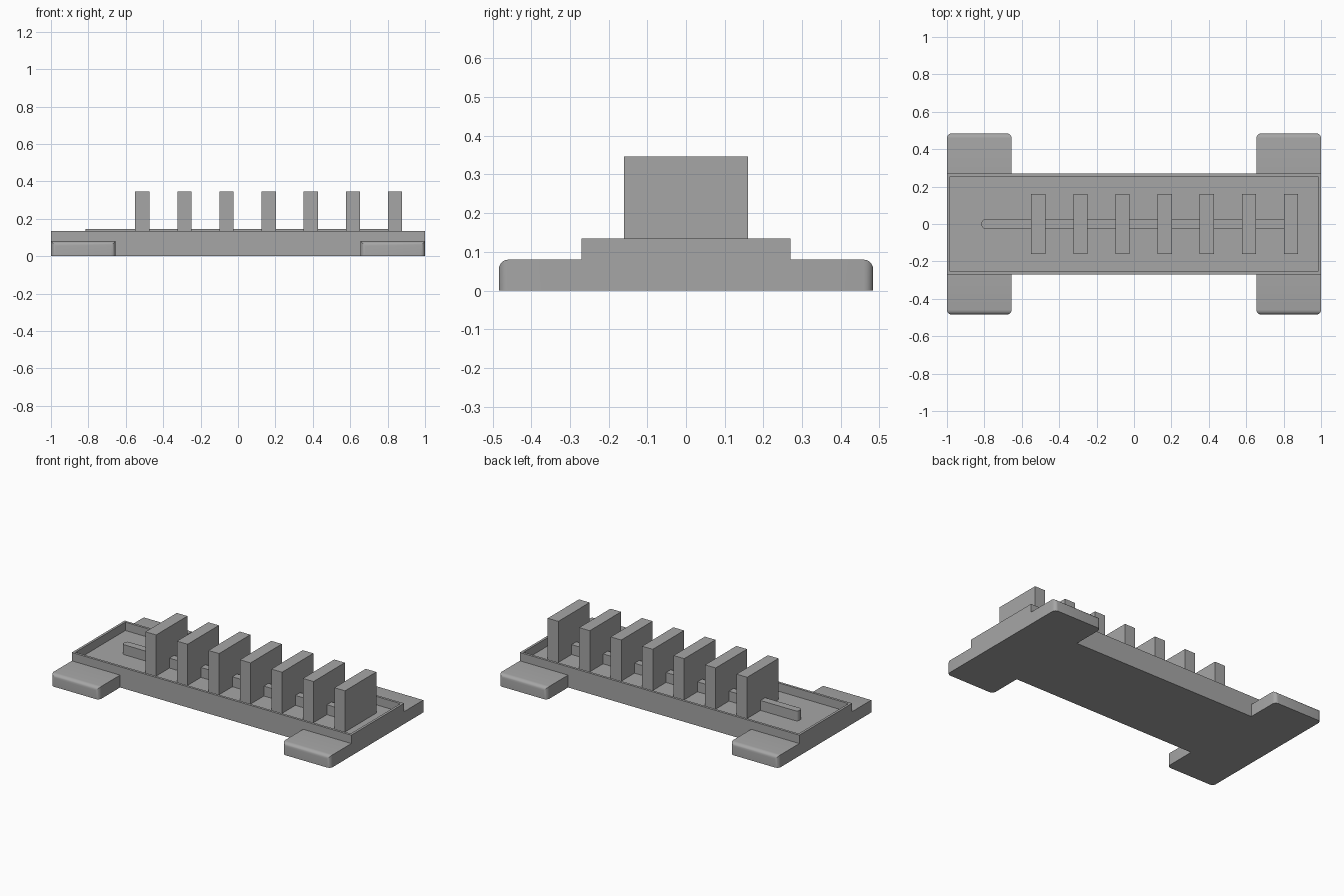
import bpy
import bmesh

cube = bpy.data.objects.get("Cube")
if cube:
    bpy.data.objects.remove(cube, do_unlink=True)

grey = bpy.data.materials.new("plain grey")
grey.use_nodes = True
color = (0.38, 0.38, 0.38, 1)
grey.diffuse_color = color
grey.node_tree.nodes["Principled BSDF"].inputs["Base Color"].default_value = color


def box(bm, lo, hi):
    bmesh.ops.create_cube(bm, size=1)
    for v in bm.verts:
        v.co = [lo[i] + (v.co[i] + 0.5) * (hi[i] - lo[i]) for i in range(3)]


def finish(name, bm, smooth=False):
    bmesh.ops.recalc_face_normals(bm, faces=bm.faces)
    mesh = bpy.data.meshes.new(name)
    bm.to_mesh(mesh)
    bm.free()
    mesh.materials.append(grey)
    ob = bpy.data.objects.new(name, mesh)
    bpy.context.collection.objects.link(ob)
    if smooth:
        bpy.ops.object.select_all(action="DESELECT")
        ob.select_set(True)
        bpy.context.view_layer.objects.active = ob
        bpy.ops.object.shade_smooth_by_angle()


def round_edges(bm, test, radius):
    edges = [e for e in bm.edges if test(e)]
    bmesh.ops.bevel(bm, geom=edges, offset=radius, segments=5,
                    profile=0.5, affect="EDGES")


def vertical(e):
    a, b = e.verts
    return abs(a.co.z - b.co.z) > 0.01


FLOOR = 0.08

# Tray: a block with a recessed top and a thin rim
bm = bmesh.new()
box(bm, (-1, -0.27, 0), (1, 0.27, 0.134))
bm.normal_update()
top = max(bm.faces, key=lambda f: f.calc_center_median().z)
bmesh.ops.inset_individual(bm, faces=[top], thickness=0.022)
bm.normal_update()
walls = bmesh.ops.extrude_discrete_faces(bm, faces=[top])["faces"]
for v in walls[0].verts:
    v.co.z = FLOOR
finish("tray", bm)

# Feet: rounded on the outer end only, flush with the tray ends
for sx, side in ((-1, "right"), (1, "left")):
    for sy, end in ((-1, "front"), (1, "back")):
        bm = bmesh.new()
        xs = sorted((sx * 0.655, sx))
        ys = sorted((sy * 0.27, sy * 0.484))
        box(bm, (xs[0], ys[0], 0), (xs[1], ys[1], FLOOR))

        def outer(e):
            at_end = all(abs(v.co.y) > 0.4 for v in e.verts)
            return at_end and any(v.co.z > 0.01 for v in e.verts)

        round_edges(bm, outer, 0.025)
        finish(f"{end}_{side}_foot", bm, True)

# Centre rail with a rounded free end
bm = bmesh.new()
box(bm, (-0.815, -0.024, FLOOR), (0.81, 0.024, 0.144))
round_edges(bm, lambda e: vertical(e) and e.verts[0].co.x < 0, 0.018)
finish("centre_rail", bm, True)

# Row of upright dividers
for i in range(7):
    x = -0.512 + i * 0.2253
    bm = bmesh.new()
    box(bm, (x - 0.038, -0.16, FLOOR), (x + 0.038, 0.16, 0.346))
    finish(f"divider_{i + 1}", bm)
